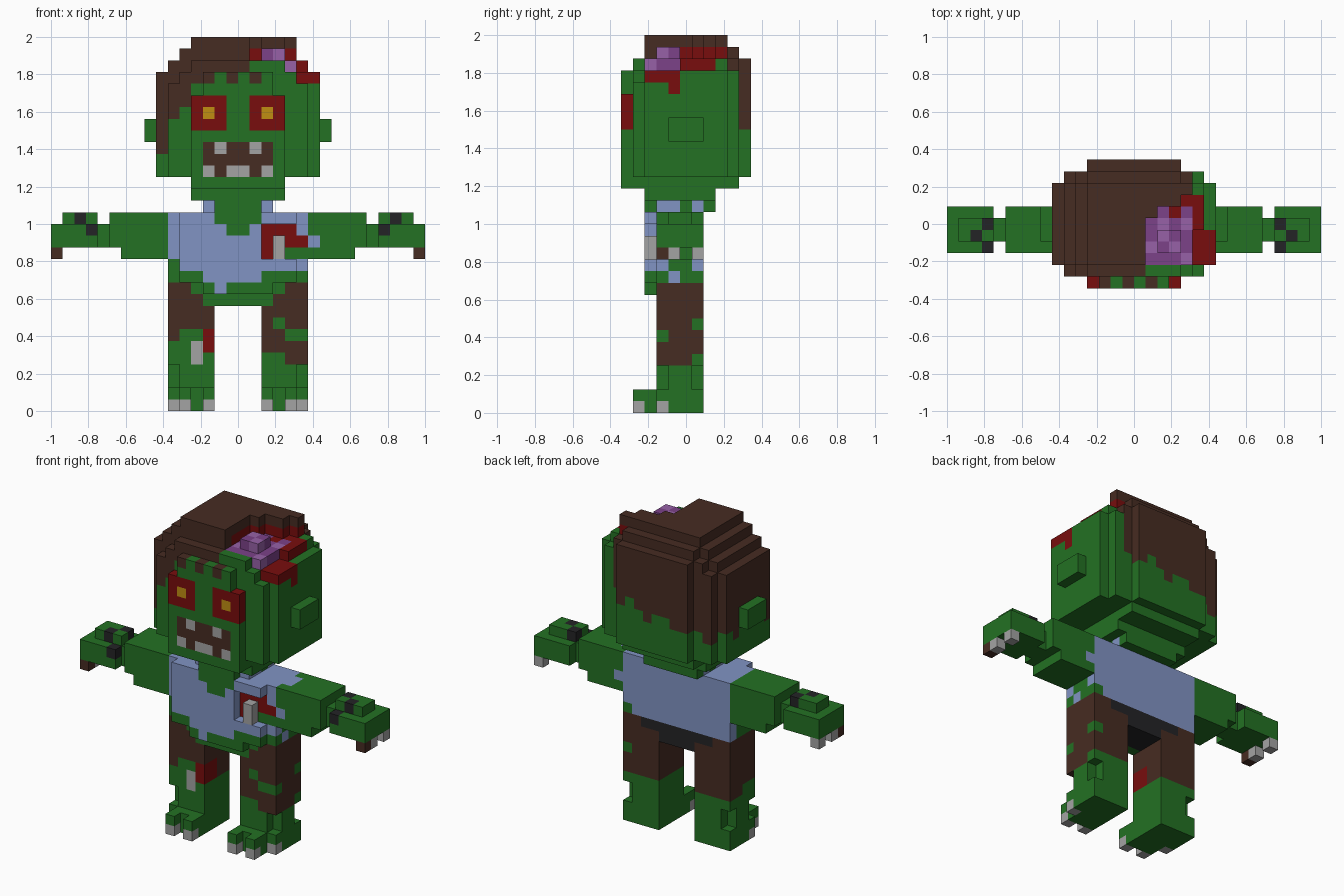
import bpy, bmesh

cube = bpy.data.objects.get("Cube")
if cube:
    bpy.data.objects.remove(cube, do_unlink=True)

U = 1 / 16  # size of one block
COLOURS = {
    "skin green": (0.017, 0.165, 0.017),
    "hair brown": (0.062, 0.025, 0.016),
    "blood red": (0.19, 0.004, 0.004),
    "shirt blue": (0.22, 0.295, 0.55),
    "bone grey": (0.37, 0.37, 0.37),
    "dark grey": (0.017, 0.017, 0.019),
    "eye amber": (0.53, 0.27, 0.006),
    "brain purple": (0.20, 0.054, 0.25),
    "brain light purple": (0.31, 0.12, 0.39),
}
GREEN, BROWN, RED, BLUE, BONE, DARK, AMBER, PURPLE, LILAC = range(9)
mats = []
for name, rgb in COLOURS.items():
    m = bpy.data.materials.new(name)
    m.use_nodes = True
    m.diffuse_color = (*rgb, 1)
    bsdf = m.node_tree.nodes["Principled BSDF"]
    bsdf.inputs["Base Color"].default_value = (*rgb, 1)
    bsdf.inputs["Roughness"].default_value = 0.9
    mats.append(m)

blocks = {}  # (x, y, z) -> [part, colour]


def box(part, col, x0, x1, y0, y1, z0, z1):
    """Fill a range of blocks; y counts from the front, 0 to 11."""
    for x in range(x0, x1):
        for y in range(y0, y1):
            for z in range(z0, z1):
                blocks[x, y, z] = [part, col]


def pair(part, col, x0, x1, *rest):
    """Fill the range on both sides of the body."""
    for side, a, b in (("left_", x0, x1), ("right_", -x1, -x0)):
        box(side + part, col, a, b, *rest)


def carve(x0, x1, y0, y1, z0, z1):
    for key in [k for k in blocks if x0 <= k[0] < x1 and y0 <= k[1] < y1 and z0 <= k[2] < z1]:
        del blocks[key]


def paint(col, x0, x1, y0, y1, z0, z1):
    for (x, y, z), b in blocks.items():
        if x0 <= x < x1 and y0 <= y < y1 and z0 <= z < z1:
            b[1] = col


# Legs and feet
pair("leg", GREEN, 2, 6, 3, 7, 0, 11)
paint(BROWN, -6, -2, 3, 7, 7, 11)
paint(BROWN, -6, -5, 3, 7, 6, 7)
paint(BROWN, -6, -2, 5, 7, 5, 7)
paint(BROWN, 2, 6, 3, 7, 5, 11)
paint(BROWN, 4, 6, 3, 6, 4, 5)
paint(GREEN, 3, 4, 3, 4, 7, 8)
paint(GREEN, 4, 6, 3, 4, 6, 7)
paint(GREEN, 5, 6, 6, 7, 7, 8)
paint(RED, -3, -2, 3, 5, 5, 7)
paint(BONE, -4, -3, 3, 4, 4, 6)
for a, b in ((5, 6), (-6, -5)):      # trimmed shin corners
    carve(a, b, 3, 4, 2, 4)
    carve(a, b, 6, 7, 2, 4)
pair("foot", GREEN, 2, 5, 2, 3, 0, 2)
for a in (2, 4):
    pair("foot", GREEN, a, a + 1, 1, 2, 1, 2)
    pair("foot", BONE, a, a + 1, 1, 2, 0, 1)
pair("foot", BONE, 5, 6, 3, 4, 0, 1)

# Hips
box("hips", DARK, -2, 2, 3, 7, 9, 11)
box("hips", GREEN, -3, 3, 3, 4, 9, 10)
box("hips", GREEN, -4, 4, 3, 4, 10, 11)
paint(DARK, -2, 2, 4, 7, 9, 11)
paint(DARK, -4, 4, 6, 7, 10, 11)
box("hips", GREEN, -3, 3, 2, 3, 10, 11)
paint(BLUE, -2, -1, 2, 3, 10, 11)

# Torso with torn shirt
box("shirt", BLUE, -6, 6, 3, 7, 11, 17)
box("shirt", BLUE, -5, 5, 2, 3, 11, 17)
paint(GREEN, -5, -3, 2, 3, 11, 12)
paint(GREEN, 2, 5, 2, 3, 11, 12)
paint(GREEN, -2, 2, 2, 3, 16, 17)
paint(GREEN, -1, 1, 2, 3, 15, 16)
paint(GREEN, 5, 6, 4, 6, 12, 13)
paint(GREEN, 5, 6, 3, 7, 11, 12)
paint(BLUE, 5, 6, 4, 5, 11, 12)
paint(GREEN, -6, -5, 3, 6, 11, 13)
# Open wound with a rib
carve(2, 6, 2, 3, 13, 16)
paint(RED, 2, 5, 3, 4, 13, 16)
paint(RED, 5, 6, 3, 4, 14, 15)
paint(GREEN, 4, 6, 3, 4, 13, 14)
box("rib", BONE, 3, 4, 2, 3, 13, 15)

# Arms and hands
pair("arm", GREEN, 6, 11, 3, 7, 13, 17)
for a, b in ((10, 11), (-11, -10)):
    carve(a, b, 3, 7, 13, 14)
for y in (3, 6):                      # sleeve tatters
    box("left_arm", BLUE, 6, 7, y, y + 1, 14, 15)
box("left_arm", BLUE, 6, 7, 4, 6, 16, 17)
pair("arm", GREEN, 11, 12, 4, 6, 14, 16)
pair("hand", GREEN, 12, 16, 3, 7, 14, 16)
pair("hand", GREEN, 12, 15, 4, 6, 16, 17)
pair("hand", DARK, 12, 13, 3, 4, 15, 16)
pair("hand", DARK, 12, 13, 5, 6, 16, 17)
pair("hand", DARK, 13, 14, 4, 5, 16, 17)
for y, col in ((3, BROWN), (4, BONE), (6, BONE)):
    pair("hand", col, 15, 16, y, y + 1, 13, 14)

# Neck
box("neck", GREEN, -4, 4, 2, 8, 18, 19)
box("neck", GREEN, -3, 3, 3, 8, 17, 18)
box("neck", GREEN, -2, 2, 2, 3, 17, 18)
for x in (-3, 2):
    for y in (3, 4, 6):
        box("neck", BLUE, x, x + 1, y, y + 1, 17, 18)

# Head, a stepped round block
for spec in ((-4, 4, 0, 10, 19, 20), (-4, 4, 0, 1, 20, 27), (-3, 3, 0, 1, 27, 29),
             (-6, 6, 1, 2, 20, 28), (-5, 5, 1, 2, 28, 29), (-4, 4, 1, 2, 29, 30),
             (-7, 7, 2, 9, 20, 29), (-6, 6, 9, 10, 20, 29), (-4, 4, 10, 11, 20, 30),
             (-6, 6, 2, 9, 29, 30), (-5, 5, 9, 10, 29, 30)):
    box("head", GREEN, *spec)
box("hair", BROWN, -5, 5, 2, 9, 30, 31)
box("hair", BROWN, -4, 4, 9, 10, 30, 31)
box("hair", BROWN, -4, 5, 2, 9, 31, 32)
pair("ear", GREEN, 7, 8, 4, 7, 23, 25)


def is_hair(x, y, z):
    """Hair covers the crown, the right side and the upper back."""
    if y == 0:
        return z == 28 and x in (-3, -1, 1)
    if y < 3 and x > -7:
        return z >= {-6: 25, -5: 26, -4: 28}.get(x, 29) and x < 1
    if x >= 5 or (x >= 1 and y < 7):
        return False
    if y >= 8:
        return z >= (24 if x % 3 else 23) + (x > 1) - (x < -3)
    if x == -7:
        return z >= (22 if y in (2, 7) else 24 if y in (3, 6) else 25)
    return z >= 25


for key, b in blocks.items():
    if b[0] == "head" and is_hair(*key):
        b[:] = ["hair", BROWN]

# Open skull with brain
carve(1, 6, 2, 6, 30, 32)
carve(2, 6, 6, 7, 30, 32)
carve(4, 6, 7, 8, 30, 32)
paint(RED, 0, 1, 3, 6, 30, 31)
paint(RED, 1, 4, 6, 8, 30, 31)
paint(RED, 4, 5, 8, 9, 30, 31)
carve(5, 6, 2, 5, 29, 30)
paint(RED, 4, 6, 3, 8, 29, 30)
paint(RED, 5, 7, 2, 5, 28, 29)
paint(RED, 6, 7, 4, 5, 27, 28)
box("brain", PURPLE, 1, 5, 2, 6, 29, 30)
box("brain", PURPLE, 2, 5, 6, 7, 29, 30)
paint(RED, 3, 4, 6, 7, 29, 30)
box("brain", PURPLE, 2, 4, 3, 5, 30, 31)
for x, y, z in ((1, 3, 29), (4, 2, 29), (2, 5, 29), (4, 5, 29), (2, 4, 30), (3, 3, 30)):
    paint(LILAC, x, x + 1, y, y + 1, z, z + 1)

# Face
for x in (-4, 1):
    paint(RED, x, x + 3, 0, 1, 24, 27)
    paint(AMBER, x + 1, x + 2, 0, 1, 25, 26)
paint(BROWN, -3, 3, 0, 1, 20, 23)
for x, z in ((-2, 22), (1, 22), (-3, 20), (-1, 20), (0, 20), (2, 20)):
    paint(BONE, x, x + 1, 0, 1, z, z + 1)

# Turn the blocks into one mesh per part, keeping only exposed faces
SIDES = {
    (1, 0, 0): ((1, 0, 0), (1, 1, 0), (1, 1, 1), (1, 0, 1)),
    (-1, 0, 0): ((0, 0, 0), (0, 0, 1), (0, 1, 1), (0, 1, 0)),
    (0, 1, 0): ((0, 1, 0), (0, 1, 1), (1, 1, 1), (1, 1, 0)),
    (0, -1, 0): ((0, 0, 0), (1, 0, 0), (1, 0, 1), (0, 0, 1)),
    (0, 0, 1): ((0, 0, 1), (1, 0, 1), (1, 1, 1), (0, 1, 1)),
    (0, 0, -1): ((0, 0, 0), (0, 1, 0), (1, 1, 0), (1, 0, 0)),
}
for part in sorted({b[0] for b in blocks.values()}):
    bm = bmesh.new()
    verts = {}
    for (x, y, z), (owner, col) in blocks.items():
        if owner != part:
            continue
        for (dx, dy, dz), corners in SIDES.items():
            if (x + dx, y + dy, z + dz) in blocks:
                continue
            ring = []
            for cx, cy, cz in corners:
                p = (x + cx, y + cy, z + cz)
                if p not in verts:
                    verts[p] = bm.verts.new((p[0] * U, (p[1] - 5.5) * U, p[2] * U))
                ring.append(verts[p])
            bm.faces.new(ring).material_index = col
    mesh = bpy.data.meshes.new(part)
    bm.to_mesh(mesh)
    bm.free()
    for m in mats:
        mesh.materials.append(m)
    bpy.context.collection.objects.link(bpy.data.objects.new(part, mesh))
